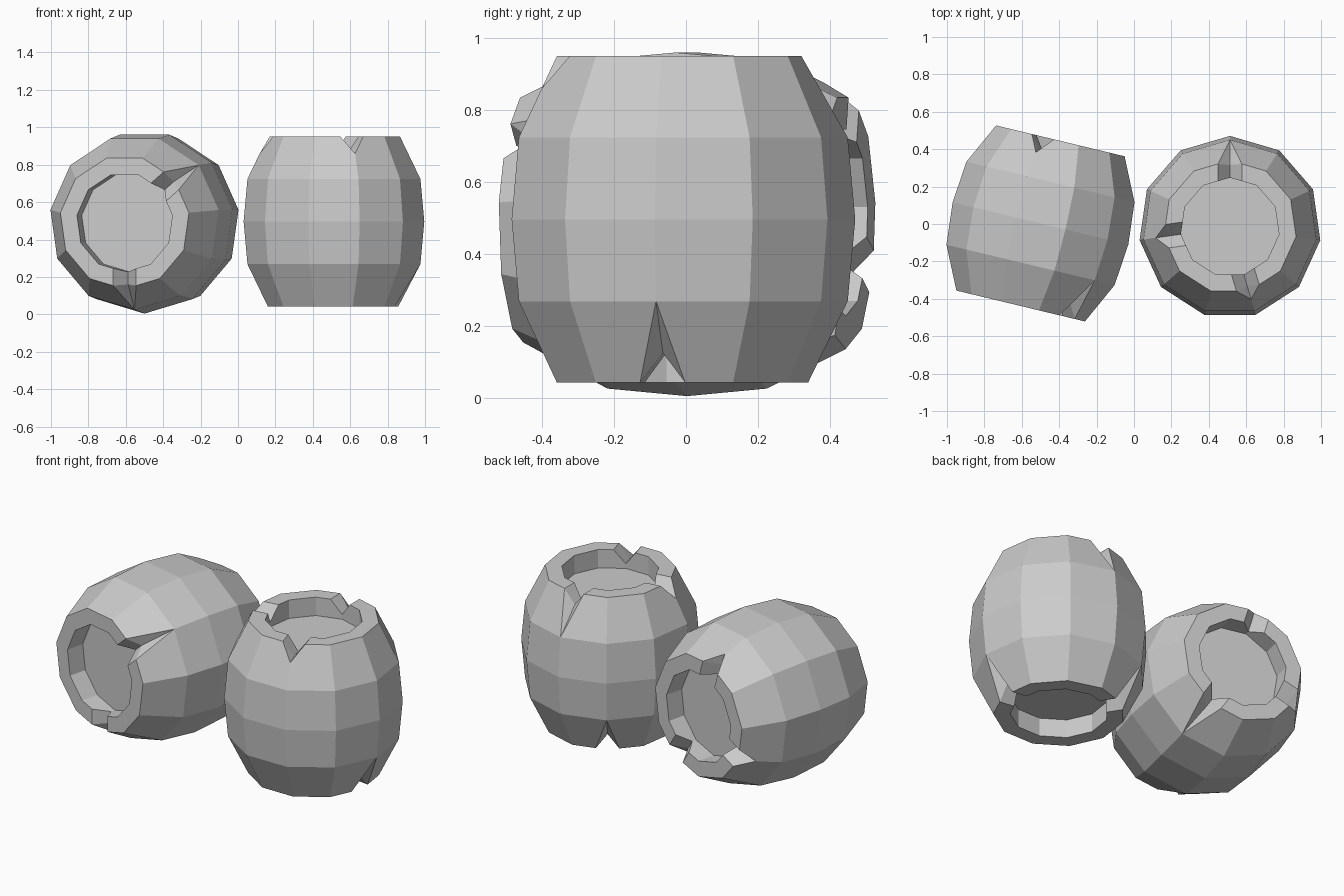
import bpy, bmesh, math
from mathutils import Vector, Matrix

if "Cube" in bpy.data.objects:
    bpy.data.objects.remove(bpy.data.objects["Cube"])

N = 11                      # staves per barrel
STEP = 2 * math.pi / N
START = math.pi / 2
MID_R, RING_R, RIM_R, INNER_R = 0.488, 0.467, 0.357, 0.265
RING_H, RIM_H = 0.228, 0.454
RECESS, NOTCH_DEPTH, NOTCH_HALF = 0.11, 0.082, 0.066


def corner(i, r, z):
    a = START + (i % N) * STEP
    return Vector((r * math.cos(a), r * math.sin(a), z))


def barrel_mesh(name, notches):
    """notches: {end sign: {stave corner: how far the chip runs down to the ring}}"""
    bm = bmesh.new()

    def add(co):
        return bm.verts.new(co)

    def ring(r, z):
        return [add(corner(i, r, z)) for i in range(N)]

    # Belly
    mid = ring(MID_R, 0)
    rings = {s: ring(RING_R, s * RING_H) for s in (1, -1)}
    for s in (1, -1):
        for i in range(N):
            j = (i + 1) % N
            bm.faces.new((mid[i], mid[j], rings[s][j], rings[s][i]))

    # Ends: sloped shoulder, flat rim, recessed lid, V-shaped chips
    for s, chips in notches.items():
        low = rings[s]
        top, drop = s * RIM_H, s * (RIM_H - NOTCH_DEPTH)
        floor = ring(INNER_R, s * (RIM_H - RECESS))
        cols = []
        for i in range(N):
            if i not in chips:
                o, n = add(corner(i, RIM_R, top)), add(corner(i, INNER_R, top))
                cols.append(dict(o=(o, o), n=(n, n), a=[], c=[]))
                continue

            def split(r):
                p = corner(i, r, top)
                return tuple(add(p + (corner(i + d, r, top) - p).normalized() * NOTCH_HALF)
                             for d in (-1, 1))
            o, n = split(RIM_R), split(INNER_R)
            t = chips[i]
            apex = low[i] if t >= 1 else add(
                corner(i, RIM_R, top).lerp(corner(i, RING_R, s * RING_H), t))
            cut_o = add(corner(i, RIM_R - 0.025, drop))
            cut_n = add(corner(i, INNER_R, drop))
            for k in (0, 1):
                bm.faces.new((apex, o[k], cut_o))
                bm.faces.new((o[k], n[k], cut_n, cut_o))
            cols.append(dict(o=o, n=n, a=[] if t >= 1 else [apex], c=[cut_n]))
        for i in range(N):
            j = (i + 1) % N
            p, q = cols[i], cols[j]
            bm.faces.new([low[i], low[j]] + q['a'] + [q['o'][0], p['o'][1]] + p['a'])
            bm.faces.new((p['o'][1], q['o'][0], q['n'][0], p['n'][1]))
            bm.faces.new([p['n'][1], q['n'][0]] + q['c'] + [floor[j], floor[i]] + p['c'])
        bm.faces.new(floor)

    bmesh.ops.recalc_face_normals(bm, faces=bm.faces[:])
    me = bpy.data.meshes.new(name)
    bm.to_mesh(me)
    bm.free()
    return me


mesh = barrel_mesh("barrel", {1: {0: 1.0, 3: 0.4, 6: 0.4}, -1: {1: 1.0, 8: 1.0}})


def place(name, matrix):
    ob = bpy.data.objects.new(name, mesh)
    bpy.context.collection.objects.link(ob)
    ob.matrix_world = matrix


# Standing barrel
place("standing_barrel", Matrix.Translation((0.513, -0.017, 0.496)))

# Barrel lying on its side, base facing front, one stave edge on the ground
yaw = math.radians(13.5)
axis = Vector((math.sin(yaw), math.cos(yaw), 0))
down = Vector((0, 0, -1))
side = axis.cross(down)
a = START + STEP
x = down * math.cos(a) - side * math.sin(a)
y = axis.cross(x)
rot = Matrix((x, y, axis)).transposed().to_4x4()
place("lying_barrel", Matrix.Translation((-0.5, 0.003, 0.492)) @ rot)
